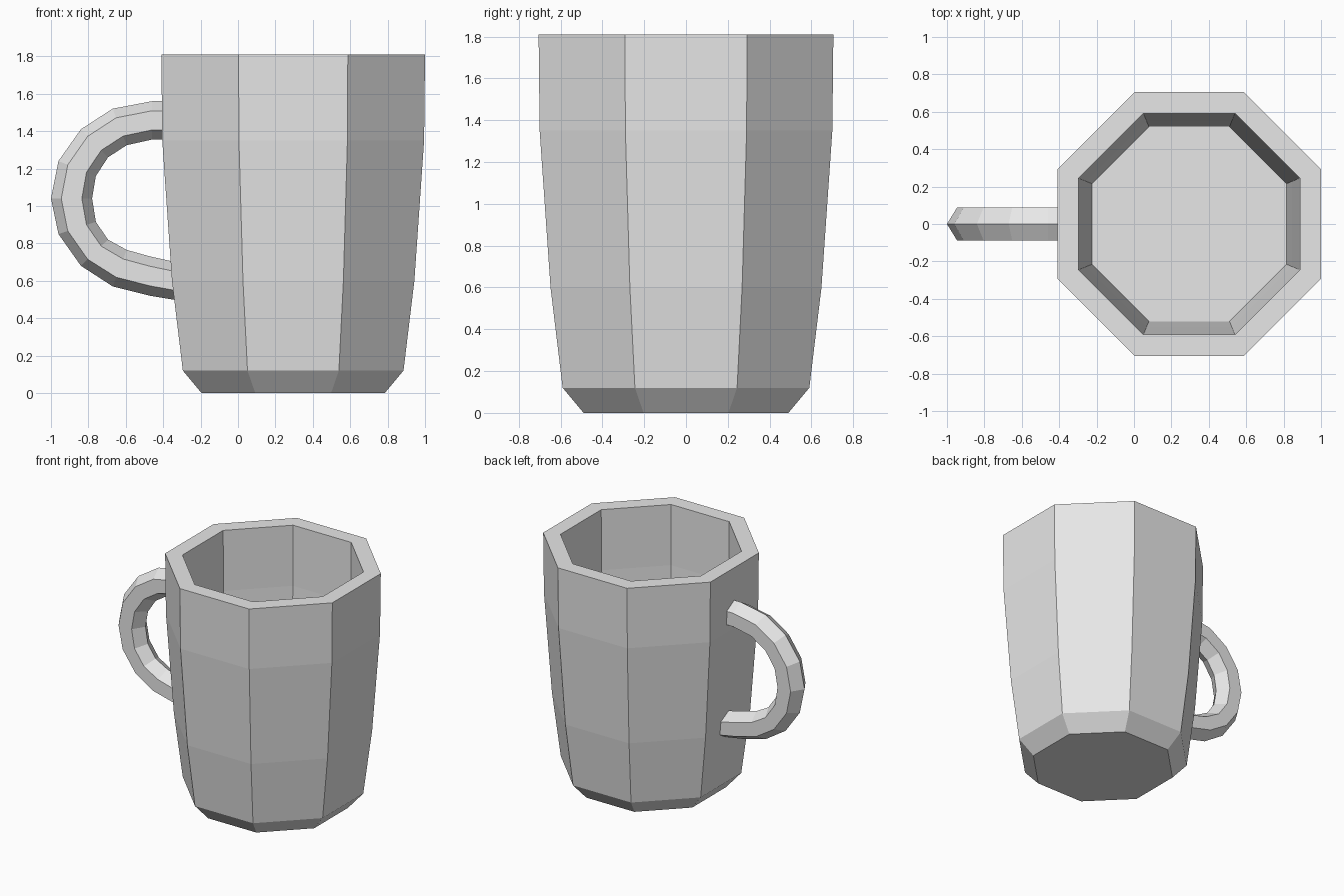
import bpy, bmesh, math
from mathutils import Vector

if "Cube" in bpy.data.objects:
    bpy.data.objects.remove(bpy.data.objects["Cube"])

grey = bpy.data.materials.new("light grey")
grey.diffuse_color = (0.8, 0.8, 0.8, 1)
grey.use_nodes = True
grey.node_tree.nodes["Principled BSDF"].inputs["Base Color"].default_value = grey.diffuse_color


def loft(name, rings):
    """Skin matching closed rings, cap both ends, flat shading."""
    bm = bmesh.new()
    rows = [[bm.verts.new(p) for p in ring] for ring in rings]
    n = len(rows[0])
    for a, b in zip(rows, rows[1:]):
        for i in range(n):
            j = (i + 1) % n
            bm.faces.new((a[i], a[j], b[j], b[i]))
    bm.faces.new(rows[0][::-1])
    bm.faces.new(rows[-1])
    bmesh.ops.recalc_face_normals(bm, faces=bm.faces)
    mesh = bpy.data.meshes.new(name)
    bm.to_mesh(mesh)
    bm.free()
    mesh.materials.append(grey)
    obj = bpy.data.objects.new(name, mesh)
    bpy.context.collection.objects.link(obj)
    return obj


def octagon(apothem, z):
    r = apothem / math.cos(math.pi / 8)
    angles = [math.pi / 8 + i * math.pi / 4 for i in range(8)]
    return [(0.295 + r * math.cos(a), r * math.sin(a), z) for a in angles]


# Cup: outer wall up, over the rim, down inside to the floor
profile = [(0.49, 0), (0.59, 0.12), (0.648, 0.6), (0.70, 1.35), (0.705, 1.81),
           (0.592, 1.81), (0.587, 1.35), (0.55, 0.6), (0.52, 0.13)]
loft("mug_body", [octagon(a, z) for a, z in profile])

# Handle: hexagonal section between outer and inner curve points (x, z)
outer = [(-0.36, 1.56), (-0.46, 1.56), (-0.67, 1.52), (-0.84, 1.41), (-0.96, 1.24), (-1, 1.04),
         (-0.96, 0.85), (-0.84, 0.68), (-0.67, 0.57), (-0.47, 0.52), (-0.29, 0.49)]
inner = [(-0.36, 1.355), (-0.46, 1.355), (-0.595, 1.325), (-0.695, 1.26), (-0.76, 1.16), (-0.78, 1.04),
         (-0.76, 0.915), (-0.695, 0.82), (-0.595, 0.765), (-0.47, 0.73), (-0.29, 0.69)]
rings = []
for o, i in zip(outer, inner):
    o, i = Vector((o[0], 0, o[1])), Vector((i[0], 0, i[1]))
    mid, half = (o + i) / 2, (o - i) / 2
    rings.append([mid + half * math.cos(k * math.pi / 3)
                  + Vector((0, 0.103 * math.sin(k * math.pi / 3), 0)) for k in range(6)])
loft("mug_handle", rings)
